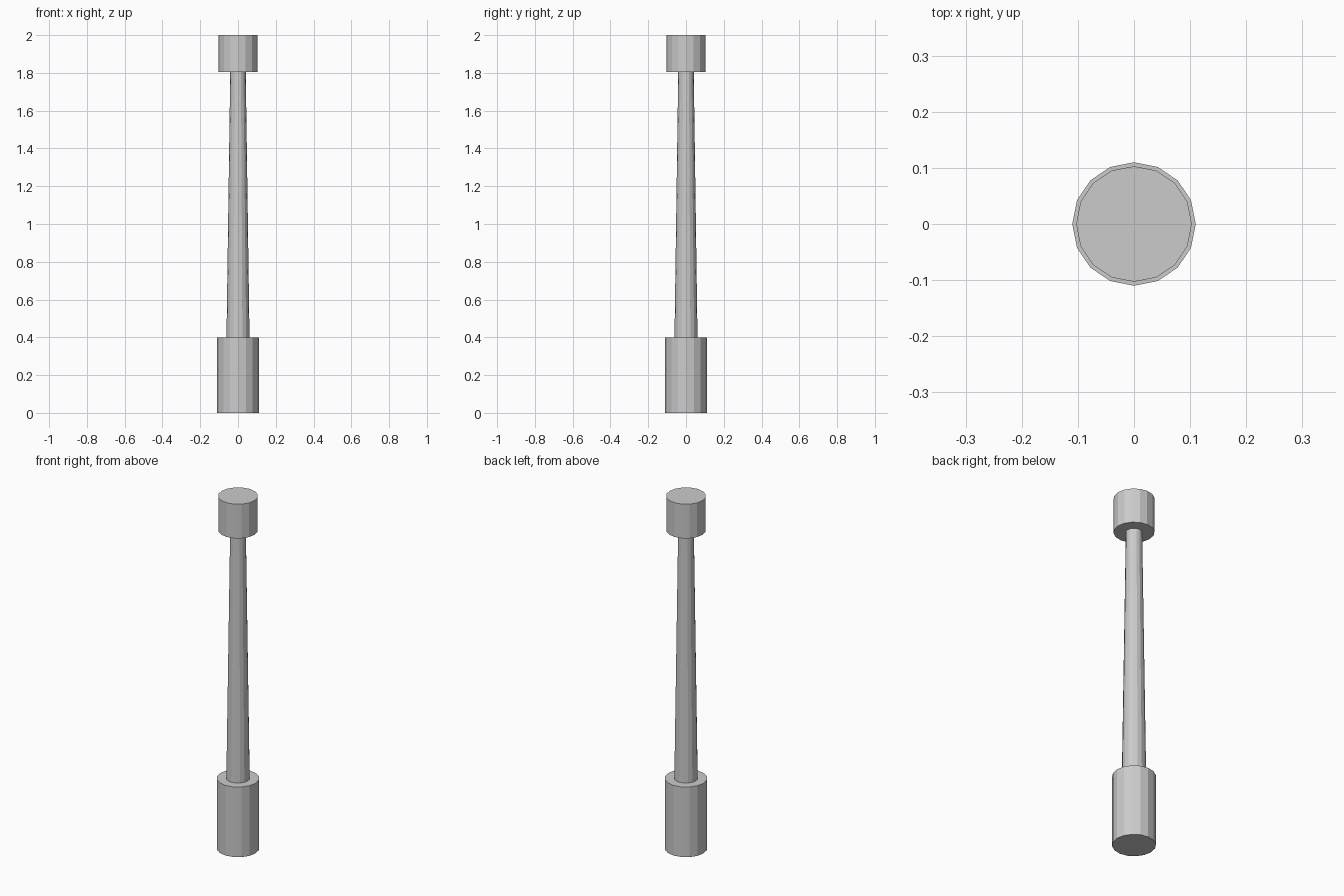
import bpy

if "Cube" in bpy.data.objects:
    bpy.data.objects.remove(bpy.data.objects["Cube"])

SIDES = 16


def column(name, z0, z1, r0, r1, caps='NGON'):
    bpy.ops.mesh.primitive_cone_add(
        vertices=SIDES, radius1=r0, radius2=r1, depth=z1 - z0,
        end_fill_type=caps, location=(0, 0, (z0 + z1) / 2))
    obj = bpy.context.object
    obj.name = name
    return obj


# Heavy lower sleeve standing on the ground
column("base_sleeve", 0.0, 0.398, 0.11, 0.11)
# Slim shaft tapering upward; its ends are hidden against the sleeves
column("tapered_shaft", 0.398, 1.806, 0.061, 0.041, caps='NOTHING')
# Short cylindrical head
column("top_head", 1.806, 2.0, 0.103, 0.103)
